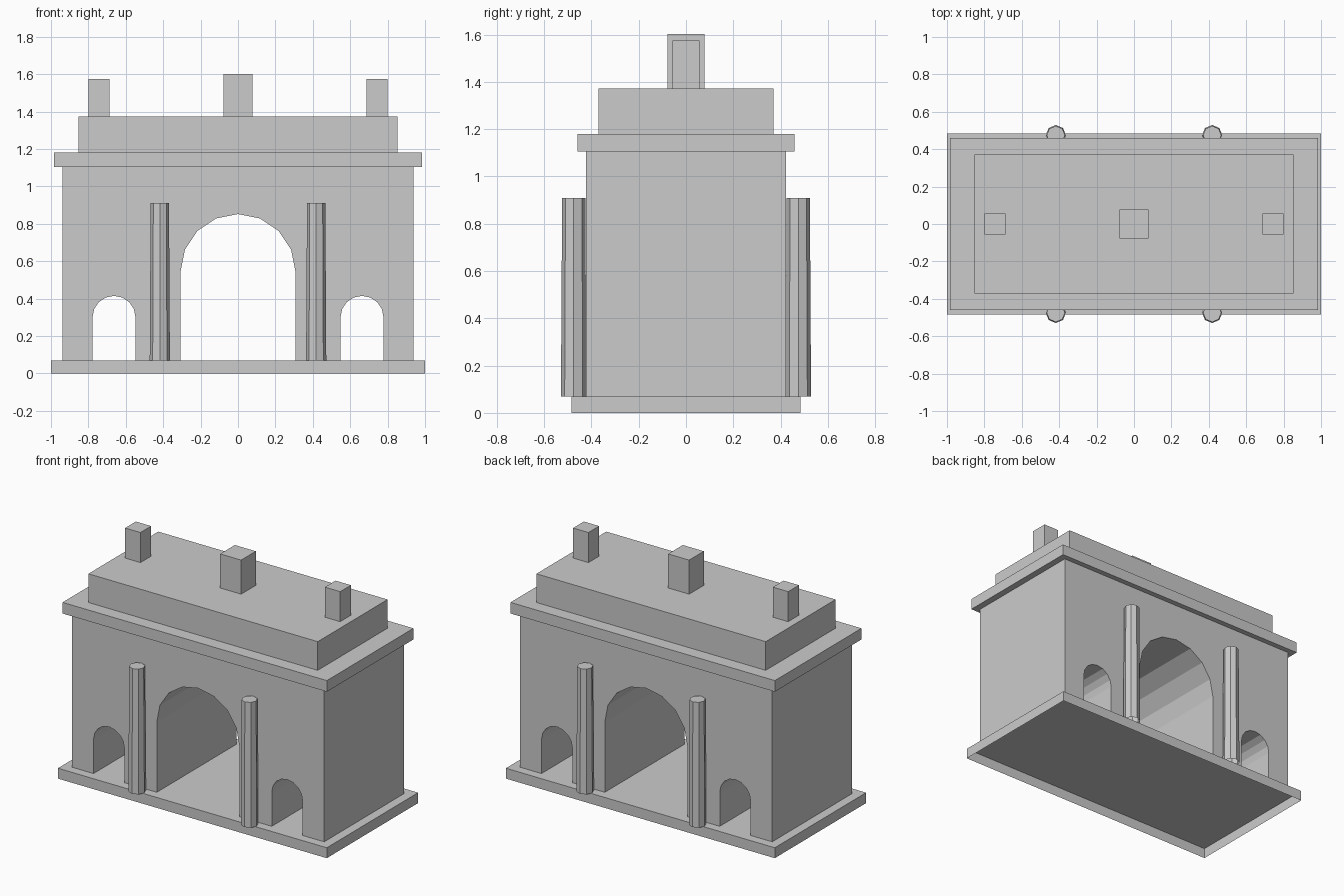
import bpy, bmesh
from math import pi, cos, sin

if "Cube" in bpy.data.objects:
    bpy.data.objects.remove(bpy.data.objects["Cube"])


def finish(name, bm, open_bottom):
    bm.normal_update()
    if open_bottom:
        down = [f for f in bm.faces if f.normal.z < -0.99]
        bmesh.ops.delete(bm, geom=down, context='FACES')
    mesh = bpy.data.meshes.new(name)
    bm.to_mesh(mesh)
    bm.free()
    obj = bpy.data.objects.new(name, mesh)
    bpy.context.collection.objects.link(obj)
    return obj


def block(name, hx, hy, z0, z1, x=0, open_bottom=True):
    bm = bmesh.new()
    bmesh.ops.create_cube(bm, size=1)
    for v in bm.verts:
        v.co = (x + v.co.x * 2 * hx, v.co.y * 2 * hy, z0 + (v.co.z + 0.5) * (z1 - z0))
    return finish(name, bm, open_bottom)


def arch(cx, r, spring, floor, segments=8):
    # opening outline, running left to right
    curve = [(cx - r * cos(pi * i / segments), spring + r * sin(pi * i / segments))
             for i in range(segments + 1)]
    return [(cx - r, floor)] + curve + [(cx + r, floor)]


FLOOR = 0.07

# stepped plinth, cornice and attic
block("base", 1.0, 0.485, 0, FLOOR)
block("cornice", 0.983, 0.46, 1.105, 1.18, open_bottom=False)
block("attic", 0.853, 0.371, 1.18, 1.373)

# main body: wall profile with three arched passages, extruded in depth
outline = [(-0.938, FLOOR)]
for cx, r, spring in ((-0.663, 0.115, 0.3), (0, 0.307, 0.545), (0.663, 0.115, 0.3)):
    outline += arch(cx, r, spring, FLOOR)
outline += [(0.938, FLOOR), (0.938, 1.105), (-0.938, 1.105)]
bm = bmesh.new()
face = bm.faces.new([bm.verts.new((x, -0.424, z)) for x, z in outline])
ext = bmesh.ops.extrude_face_region(bm, geom=[face], use_keep_orig=True)
moved = [g for g in ext["geom"] if isinstance(g, bmesh.types.BMVert)]
bmesh.ops.translate(bm, verts=moved, vec=(0, 0.848, 0))
bmesh.ops.recalc_face_normals(bm, faces=bm.faces[:])
finish("arched_body", bm, False)

# tapered eight-sided columns, front and back
for sy, side in ((-1, "front"), (1, "back")):
    for sx, hand in ((-1, "left"), (1, "right")):
        bm = bmesh.new()
        bmesh.ops.create_cone(bm, cap_ends=True, segments=8,
                              radius1=0.054, radius2=0.049, depth=0.84)
        bmesh.ops.translate(bm, verts=bm.verts[:],
                            vec=(sx * 0.418, sy * 0.475, FLOOR + 0.42))
        finish(f"column_{side}_{hand}", bm, True)

# roof pedestals
block("centre_pedestal", 0.078, 0.078, 1.373, 1.602)
for sx, hand in ((-1, "left"), (1, "right")):
    block(f"{hand}_pedestal", 0.057, 0.057, 1.373, 1.575, x=sx * 0.743)
